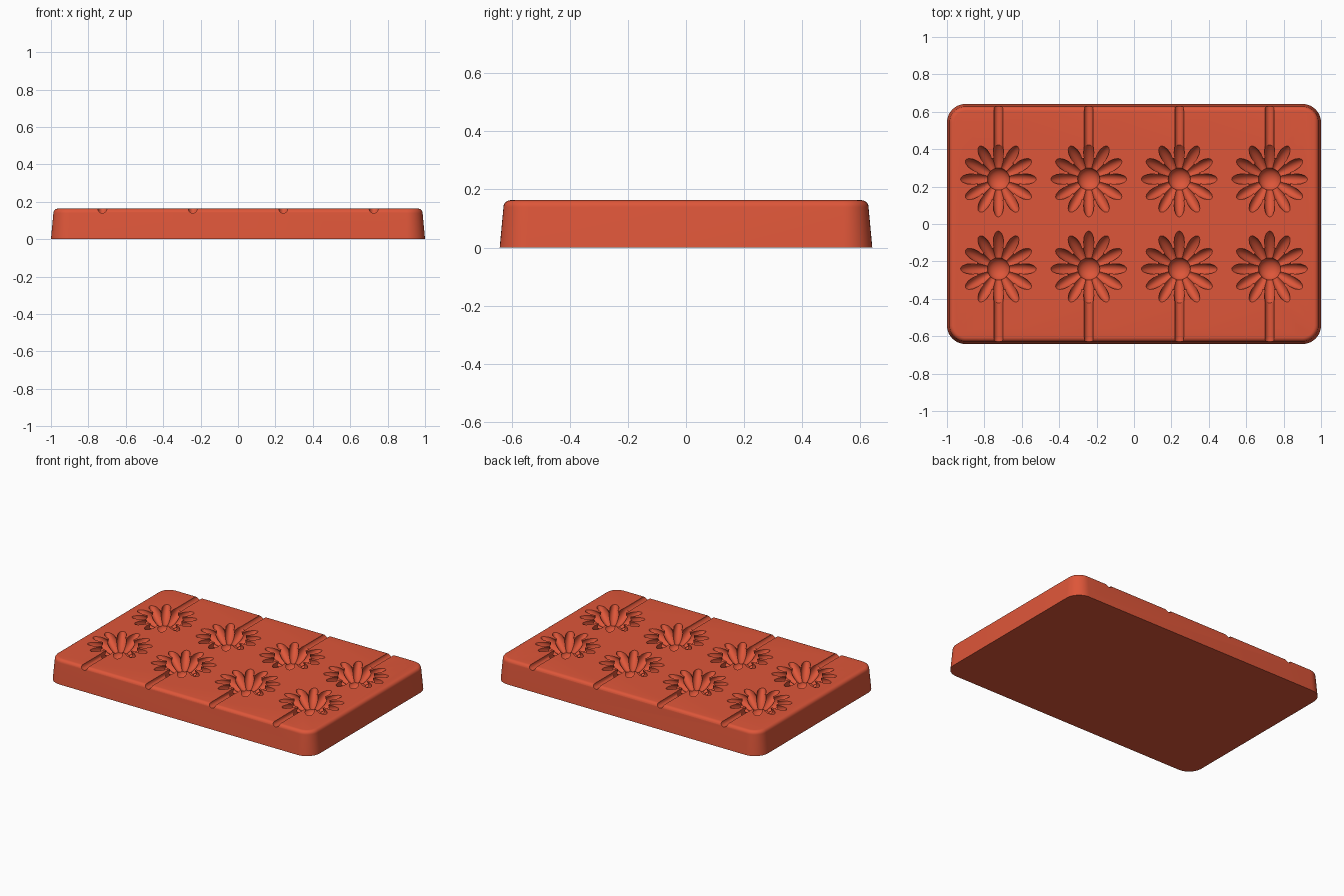
import bpy, bmesh
from math import sin, cos, pi, radians
from mathutils import Matrix

cube = bpy.data.objects.get("Cube")
if cube:
    bpy.data.objects.remove(cube)

TOP = 0.163
COLUMNS = (-0.725, -0.242, 0.242, 0.725)
ROWS = (-0.24, 0.24)

silicone = bpy.data.materials.new("red_silicone")
silicone.use_nodes = True
colour = (0.73, 0.093, 0.041, 1)
silicone.diffuse_color = colour
silicone.node_tree.nodes["Principled BSDF"].inputs["Base Color"].default_value = colour


def make_object(name, bm):
    bmesh.ops.recalc_face_normals(bm, faces=bm.faces)
    mesh = bpy.data.meshes.new(name)
    bm.to_mesh(mesh)
    bm.free()
    mesh.materials.append(silicone)
    obj = bpy.data.objects.new(name, mesh)
    bpy.context.collection.objects.link(obj)
    return obj


def ellipsoid(name, matrix, segments):
    bm = bmesh.new()
    bmesh.ops.create_uvsphere(bm, u_segments=segments, v_segments=segments // 2,
                              radius=1, matrix=matrix)
    return make_object(name, bm)


def apply_boolean(target, cutter, operation):
    mod = target.modifiers.new("cut", "BOOLEAN")
    mod.operation = operation
    mod.solver = "MANIFOLD"
    mod.object = cutter
    bpy.context.view_layer.objects.active = target
    bpy.ops.object.modifier_apply(modifier=mod.name)


def rounded_loop(bm, inset, z, steps=10):
    """Rounded rectangle of vertices, inset from the foot of the tray."""
    radius = 0.1 - inset
    verts = []
    for i, (sx, sy) in enumerate(((1, 1), (-1, 1), (-1, -1), (1, -1))):
        for k in range(steps + 1):
            a = (i + k / steps) * pi / 2
            verts.append(bm.verts.new((sx * 0.9 + radius * cos(a),
                                       sy * 0.542 + radius * sin(a), z)))
    return verts


# Tray: tapered wall with a rolled top edge
bm = bmesh.new()
profile = [(0, 0)]
for k in range(7):
    a = k / 6 * pi / 2
    profile.append((0.037 - 0.024 * cos(a), TOP - 0.024 + 0.024 * sin(a)))
loops = [rounded_loop(bm, inset, z) for inset, z in profile]
n = len(loops[0])
for low, high in zip(loops, loops[1:]):
    for i in range(n):
        j = (i + 1) % n
        bm.faces.new((low[i], low[j], high[j], high[i]))
bm.faces.new(loops[0])
bm.faces.new(loops[-1])
tray = make_object("mould_tray", bm)

# Flower cutter: a bowl, a deeper centre pit and twelve petals dipping inwards
flower = ellipsoid("flower_cutter", Matrix.Translation((0, 0, TOP))
                   @ Matrix.Diagonal((0.115, 0.115, 0.085, 1)), 36)
parts = [ellipsoid("centre_pit_cutter", Matrix.Translation((0, 0, TOP - 0.075))
                   @ Matrix.Diagonal((0.06, 0.06, 0.045, 1)), 32)]
for i in range(12):
    parts.append(ellipsoid("petal_cutter", Matrix.Rotation(i * pi / 6, 4, "Z")
                           @ Matrix.Translation((0.115, 0, TOP - 0.026))
                           @ Matrix.Rotation(radians(-27), 4, "Y")
                           @ Matrix.Diagonal((0.103, 0.031, 0.036, 1)), 20))
for part in parts:
    apply_boolean(flower, part, "UNION")
    bpy.data.objects.remove(part)

# Stick channel cutter: half-round groove from each cavity to the rim
bm = bmesh.new()
for x in COLUMNS:
    for side in (-1, 1):
        place = Matrix.Translation((x, side * 0.55, TOP)) @ Matrix.Rotation(pi / 2, 4, "X")
        bmesh.ops.create_cone(bm, cap_ends=True, segments=24, radius1=0.024,
                              radius2=0.024, depth=0.3, matrix=place)
channels = make_object("stick_channel_cutter", bm)

# Press all the cavities into the tray
apply_boolean(tray, channels, "DIFFERENCE")
for x in COLUMNS:
    for y in ROWS:
        flower.location = (x, y, 0)
        bpy.context.view_layer.update()
        apply_boolean(tray, flower, "DIFFERENCE")

for helper in (flower, channels):
    bpy.data.objects.remove(helper)

bpy.ops.object.select_all(action="DESELECT")
tray.select_set(True)
bpy.context.view_layer.objects.active = tray
bpy.ops.object.shade_smooth_by_angle(angle=radians(30))
